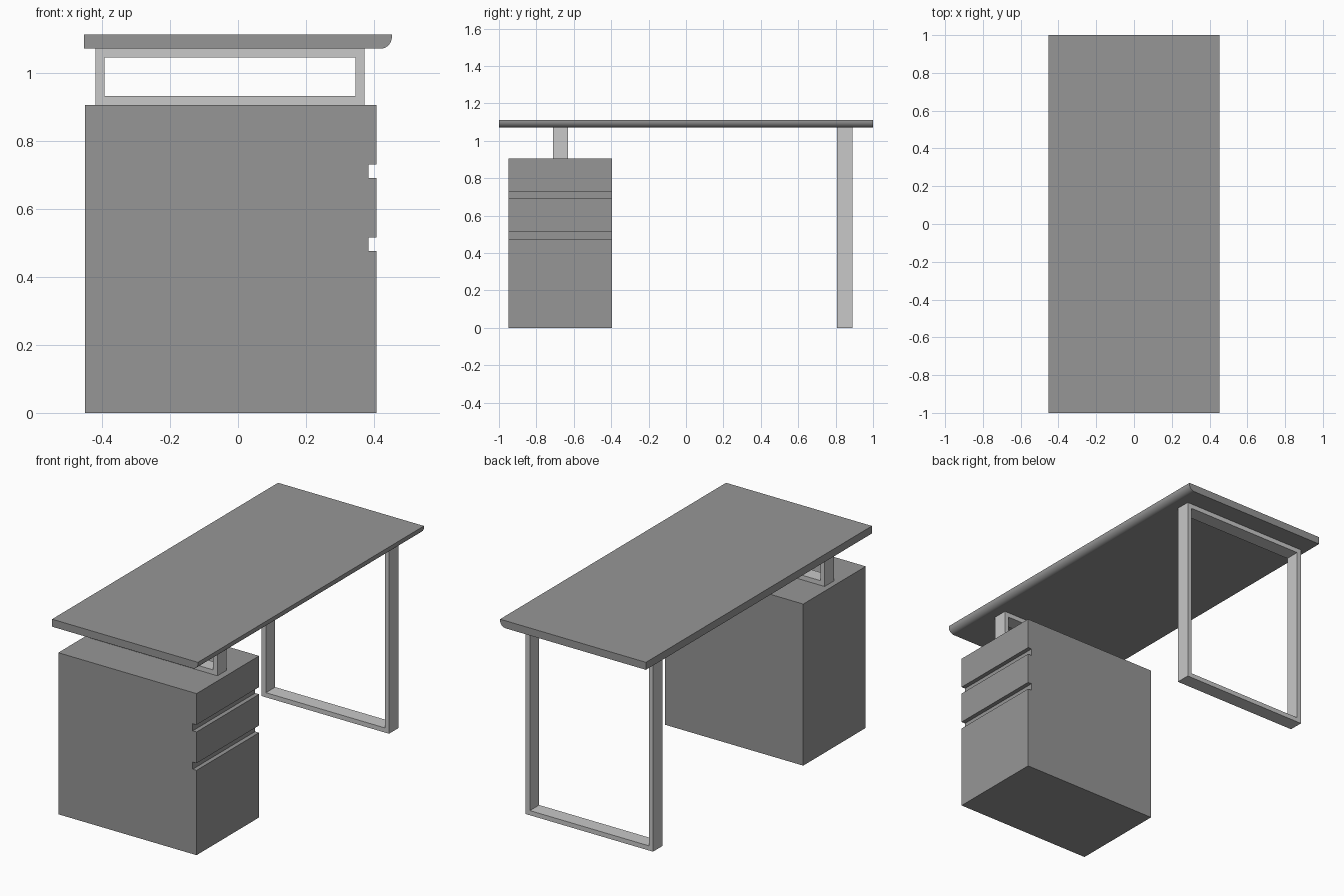
import bpy
import bmesh
from math import cos, sin, pi, radians

if "Cube" in bpy.data.objects:
    bpy.data.objects.remove(bpy.data.objects["Cube"], do_unlink=True)


def material(name, grey):
    mat = bpy.data.materials.new(name)
    mat.use_nodes = True
    colour = (grey, grey, grey, 1)
    mat.diffuse_color = colour
    bsdf = next(n for n in mat.node_tree.nodes if n.type == "BSDF_PRINCIPLED")
    bsdf.inputs["Base Color"].default_value = colour
    return mat


panel_grey = material("panel grey", 0.305)
frame_grey = material("light frame grey", 0.577)


def finish(bm, name, mat):
    bmesh.ops.recalc_face_normals(bm, faces=bm.faces)
    mesh = bpy.data.meshes.new(name)
    bm.to_mesh(mesh)
    bm.free()
    mesh.materials.append(mat)
    obj = bpy.data.objects.new(name, mesh)
    bpy.context.collection.objects.link(obj)
    return obj


def extrude_profile(name, profile, y0, y1, mat):
    """Extrude a closed x-z outline from y0 to y1."""
    bm = bmesh.new()
    face = bm.faces.new([bm.verts.new((x, y0, z)) for x, z in profile])
    out = bmesh.ops.extrude_face_region(bm, geom=[face])
    moved = [v for v in out["geom"] if isinstance(v, bmesh.types.BMVert)]
    bmesh.ops.translate(bm, verts=moved, vec=(0, y1 - y0, 0))
    return finish(bm, name, mat)


def rect_frame(name, x0, x1, z0, z1, y0, y1, bar, mat):
    """Rectangular loop of flat bar, open along y."""
    bm = bmesh.new()
    loops = []
    for y in (y0, y1):
        for t in (0, bar):
            corners = [(x0 + t, z0 + t), (x1 - t, z0 + t),
                       (x1 - t, z1 - t), (x0 + t, z1 - t)]
            loops.append([bm.verts.new((x, y, z)) for x, z in corners])
    outer0, inner0, outer1, inner1 = loops
    for a, b in ((outer0, inner0), (inner0, inner1),
                 (inner1, outer1), (outer1, outer0)):
        for i in range(4):
            j = (i + 1) % 4
            bm.faces.new((a[i], a[j], b[j], b[i]))
    return finish(bm, name, mat)


# Desk top with a rounded lower edge on the sitting side
half_width, under, top, radius = 0.452, 1.07, 1.112, 0.034
profile = [(-half_width, under), (-half_width, top), (half_width, top)]
for i in range(13):
    a = -i / 12 * pi / 2
    profile.append((half_width - radius + radius * cos(a),
                    under + radius + radius * sin(a)))
desk_top = extrude_profile("desk_top", profile, -1, 1, panel_grey)
bpy.ops.object.select_all(action="DESELECT")
desk_top.select_set(True)
bpy.context.view_layer.objects.active = desk_top
bpy.ops.object.shade_smooth_by_angle(angle=radians(30))

# Drawer cabinet with two finger grooves
back, face, groove, height = -0.45, 0.407, 0.383, 0.905
profile = [(back, height), (back, 0), (face, 0)]
for low, high in ((0.475, 0.515), (0.69, 0.73)):
    profile += [(face, low), (groove, low), (groove, high), (face, high)]
profile.append((face, height))
extrude_profile("drawer_cabinet", profile, -0.948, -0.395, panel_grey)

# Metal frames: short riser on the cabinet, full-height leg at the far end
rect_frame("cabinet_riser_frame", -0.418, 0.371, height, under,
           -0.712, -0.63, 0.026, frame_grey)
rect_frame("leg_frame", -0.418, 0.371, 0, under,
           0.807, 0.889, 0.026, frame_grey)
